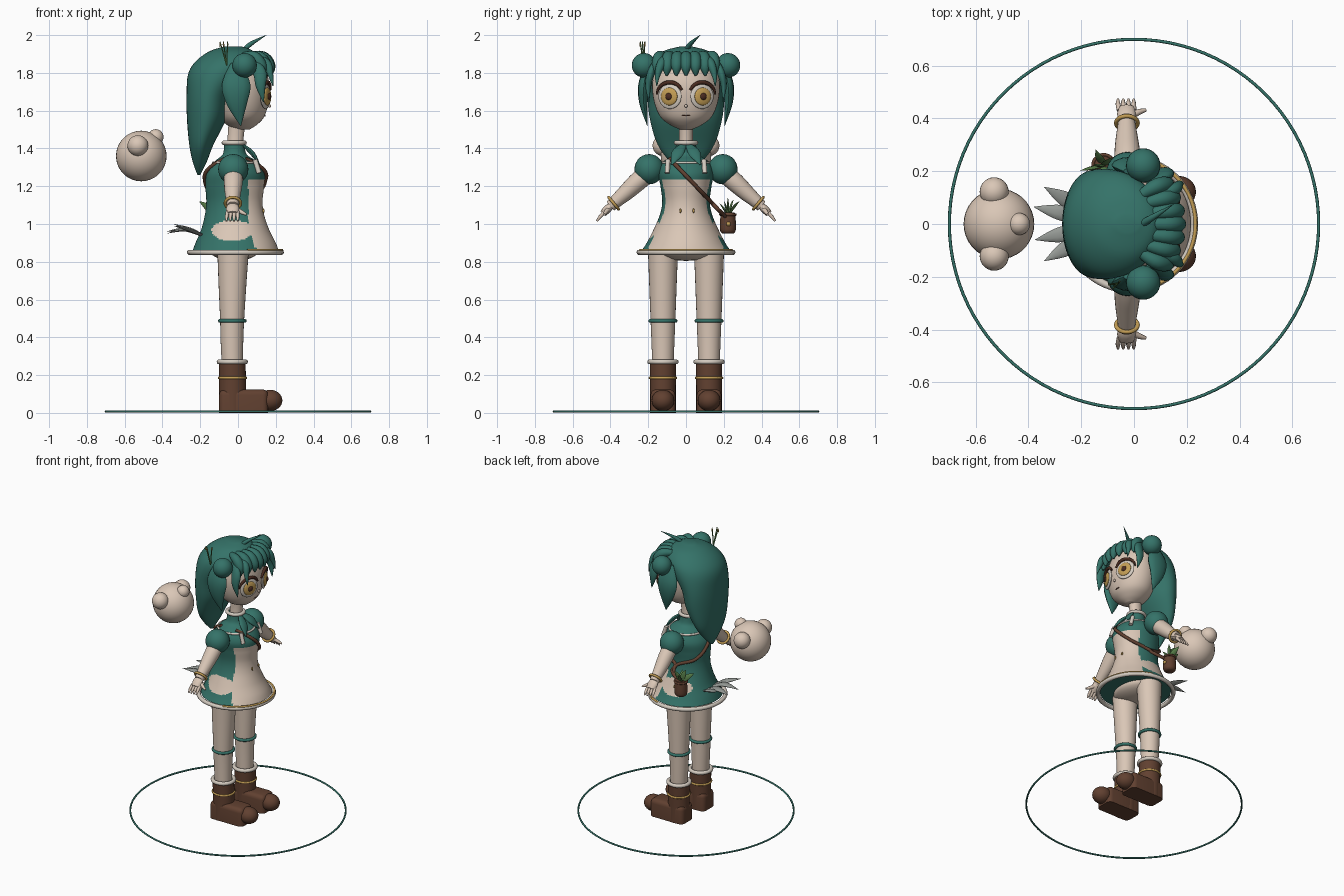
import bpy, bmesh, math
from mathutils import Vector, Matrix

if "Cube" in bpy.data.objects:
    bpy.data.objects.remove(bpy.data.objects["Cube"])


def material(name, r, g, b):
    m = bpy.data.materials.new(name)
    m.use_nodes = True
    m.diffuse_color = (r, g, b, 1)
    m.node_tree.nodes["Principled BSDF"].inputs["Base Color"].default_value = (r, g, b, 1)
    return m


SKIN = material("cream skin", .70, .57, .47)
TEAL = material("teal", .035, .17, .14)
BROWN = material("brown leather", .12, .052, .03)
GOLD = material("gold", .55, .34, .09)
TRIM = material("pale trim", .66, .60, .53)
GREY = material("grey feather", .30, .32, .30)
LEAF = material("leaf green", .10, .22, .07)
DARK = material("dark brown", .07, .025, .015)


def finish(name, bm, *mats, rule=None):
    bmesh.ops.recalc_face_normals(bm, faces=bm.faces[:])
    for f in bm.faces:
        f.smooth = True
        if rule:
            f.material_index = rule(f.calc_center_median())
    me = bpy.data.meshes.new(name)
    bm.to_mesh(me)
    bm.free()
    me.set_sharp_from_angle(angle=math.radians(50))
    for m in mats:
        me.materials.append(m)
    ob = bpy.data.objects.new(name, me)
    bpy.context.collection.objects.link(ob)
    return ob


def spline(rows, n):
    # smooth interpolation through rows of any width
    P = [rows[0], *rows, rows[-1]]
    out = []
    for i in range(1, len(P) - 2):
        for k in range(n):
            t = k / n
            out.append([b + t / 2 * (c - a + t * (2*a - 5*b + 4*c - d + t * (3*(b - c) + d - a)))
                        for a, b, c, d in zip(*P[i-1:i+3])])
    return out + [list(rows[-1])]


def skin_rings(name, rings, *mats, rule=None):
    bm = bmesh.new()
    vs = [[bm.verts.new(p) for p in ring] for ring in rings]
    n = len(vs[0])
    for a, b in zip(vs, vs[1:]):
        for i in range(n):
            j = (i + 1) % n
            bm.faces.new((a[i], a[j], b[j], b[i]))
    bm.faces.new(vs[0])
    bm.faces.new(vs[-1])
    return finish(name, bm, *mats, rule=rule)


def circle(n):
    return [(math.cos(i * math.tau / n), math.sin(i * math.tau / n)) for i in range(n)]


def loft(name, rows, *mats, n=40, steps=5, y=0, rule=None):
    # rows hold height, back x, front x, half width
    rings = [[((a + b) / 2 + c * (b - a) / 2, y + s * w, z) for c, s in circle(n)]
             for z, a, b, w in spline(rows, steps)]
    return skin_rings(name, rings, *mats, rule=rule)


def tube(name, points, mat, flat=1, n=12, steps=5, side=(0, 0, 1)):
    # points hold x, y, z, radius
    pts = spline(points, steps)
    rings = []
    for i, p in enumerate(pts):
        d = Vector(pts[min(i + 1, len(pts) - 1)][:3]) - Vector(pts[max(i - 1, 0)][:3])
        u = d.cross(Vector(side)).normalized()
        v = u.cross(d).normalized()
        r = max(p[3], .001)
        rings.append([Vector(p[:3]) + u * c * r + v * s * r * flat for c, s in circle(n)])
    return skin_rings(name, rings, mat)


def ball(name, loc, size, mat, yaw=0, seg=28):
    bm = bmesh.new()
    bmesh.ops.create_uvsphere(bm, u_segments=seg, v_segments=seg // 2, radius=1)
    size = (size,) * 3 if isinstance(size, (int, float)) else size
    bm.transform(Matrix.Translation(loc) @ Matrix.Rotation(yaw, 4, 'Z') @ Matrix.Diagonal((*size, 1)))
    return finish(name, bm, mat)


def hoop(name, loc, rx, ry, r, mat, axis=(0, 0, 1), n=48, arc=1):
    q = Vector((0, 0, 1)).rotation_difference(Vector(axis))
    bm = bmesh.new()
    vs = []
    for i in range(n + 1):
        a = (i / n - .5) * math.tau * arc
        vs.append([bm.verts.new(Vector(loc) + q @ Vector(
            ((rx + r * c) * math.cos(a), (ry + r * c) * math.sin(a), r * s))) for c, s in circle(10)])
    for a, b in zip(vs, vs[1:]):
        for i in range(10):
            bm.faces.new((a[i], a[i-1], b[i-1], b[i]))
    bmesh.ops.remove_doubles(bm, verts=bm.verts[:], dist=1e-5)
    return finish(name, bm, mat)


# ground ring and floating companion
hoop("ground_ring", (0, 0, .008), .70, .70, .006, TEAL, n=96)
ball("companion_body", (-.512, 0, 1.36), .134, SKIN, seg=36)
ball("companion_nose", (-.436, 0, 1.46), .042, SKIN)

# dress, coloured by region
DRESS = [(.86, -.24, .215, .235), (.90, -.225, .20, .208), (.97, -.195, .165, .172),
         (1.05, -.175, .138, .138), (1.12, -.168, .13, .126), (1.20, -.172, .138, .135),
         (1.27, -.165, .14, .146), (1.33, -.125, .10, .12), (1.37, -.08, .045, .065), (1.43, -.075, .035, .052)]


def dress_rule(c):
    front = c.x > .055 + max(0, 1.0 - c.z) * .3 and c.z < 1.235
    patch = ((c.x + .03) / .11) ** 2 + ((c.z - .965) / .055) ** 2 < 1
    return 1 if front or patch else 0


loft("dress", DRESS, TEAL, SKIN, n=96, steps=10, rule=dress_rule)
hoop("dress_hem", (-.014, 0, .85), .243, .248, .014, TRIM, n=64)
hoop("hem_gold", (-.012, 0, .862), .245, .25, .007, GOLD, arc=.42)
ball("hips", (-.02, 0, .86), (.13, .17, .055), SKIN)
for y in (-.03, .04):
    ball("dress_button", (.135, y, 1.07), (.006, .006, .012), GOLD, seg=10)


def dress_at(z):
    for a, b in zip(DRESS, DRESS[1:]):
        if a[0] <= z <= b[0]:
            t = (z - a[0]) / (b[0] - a[0])
            return [p + (q - p) * t for p, q in zip(a, b)]


# shoulder strap running round front and back
for part, sign in (("front", 1), ("back", -1)):
    path = []
    for i in range(9):
        t = i / 8
        y, z = -.085 + .295 * t, 1.345 - .31 * t
        _, a, b, w = dress_at(z)
        path.append(((a + b) / 2 + sign * ((b - a) / 2 * math.sqrt(max(0, 1 - (y / w) ** 2)) + .008), y, z, .011))
    path[-1] = (-.10, .215, 1.035, .011)
    tube("bag_strap_" + part, path, BROWN, n=8)

# belt bag with leaves
loft("bag", [(.95, -.145, -.085, .03), (.97, -.157, -.073, .042), (1.04, -.155, -.075, .04), (1.06, -.15, -.08, .035)],
     BROWN, n=20, y=.222)
hoop("bag_rim", (-.115, .222, 1.05), .04, .04, .007, BROWN)
ball("bag_clasp", (-.072, .225, 1.0), .012, GOLD)
for dx, dy, h in ((-.09, -.02, .08), (-.03, .06, .08), (.02, -.045, .07), (.03, .03, .09), (-.04, 0, .10)):
    tube("bag_leaf", [(-.115, .222, 1.04, .012), (-.115 + dx * .5, .222 + dy * .5, 1.04 + h * .6, .018),
                      (-.115 + dx, .222 + dy, 1.04 + h, .001)], LEAF, flat=.3, n=8, side=(0, 1, .2))

# tail feathers
for y, x, z in ((-.14, -.34, 1.02), (-.06, -.375, .98), (.065, -.38, .99), (.14, -.34, 1.03)):
    tube("tail_feather", [(-.17, y * .3, .93, .012), ((x - .17) / 2, y * .65, .97, .03), (x, y, z - .03, .001)],
         GREY, flat=.35, n=10)

# head, neck and collar
loft("head", [(1.50, -.01, .06, .03), (1.525, -.06, .10, .085), (1.57, -.10, .14, .138), (1.65, -.12, .162, .17),
              (1.75, -.12, .165, .178), (1.85, -.10, .13, .15), (1.90, -.05, .07, .07)], SKIN)
loft("neck", [(1.38, -.06, .025, .04), (1.46, -.055, .03, .036), (1.54, -.05, .04, .04)], SKIN, n=24)
hoop("neck_collar", (-.02, 0, 1.43), .055, .053, .012, TRIM)
hoop("yoke_trim", (-.0125, 0, 1.325), .118, .122, .007, TRIM)
tube("mouth", [(.137, -.03, 1.578, .002), (.143, 0, 1.573, .003), (.137, .03, 1.578, .002)], DARK, n=6)
ball("nose", (.166, 0, 1.625), .009, SKIN, seg=12)

# main hair with the long back fall
loft("back_hair", [(1.26, -.215, -.20, .012), (1.33, -.24, -.165, .085), (1.42, -.258, -.13, .15),
                   (1.55, -.27, -.065, .19), (1.68, -.272, -.03, .205), (1.79, -.265, .06, .208),
                   (1.86, -.225, .105, .185), (1.915, -.15, .08, .12), (1.94, -.07, .02, .03)], TEAL, n=48)
tube("hair_sprout", [(.03, .0, 1.92, .014), (.07, .025, 1.955, .012), (.15, .075, 2.0, .001)], TEAL, n=8)
for i in range(7):
    y = (i - 3) * .05
    x = .17 - y * y * 2.0
    tube("fringe_lock", [(.03, y * .75, 1.89, .02), (x - .04, y * .95, 1.885, .03), (x, y, 1.835, .029),
                         (x + .005, y * 1.03, 1.785, .006)], TEAL, side=(0, 1, 0))

# hair pins on one bun
for dy, dx in ((-.012, -.012), (.012, .01), (0, -.03)):
    tube("hair_pin", [(-.06, -.225, 1.84, .004), (-.065 + dx, -.23 + dy, 1.965, .003)], LEAF, n=6, side=(1, 0, 0))
    ball("pin_tip", (-.065 + dx, -.23 + dy, 1.95), (.004, .004, .014), GOLD, seg=8)

# paired parts
for side, s in (("right", -1), ("left", 1)):
    def N(part):
        return side + "_" + part

    ball(N("companion_ear"), (-.53, s * .122, 1.415), .055, SKIN)

    # eye layers and lash
    yaw = s * .40
    for part, r, d, m in (("eye_white", .066, .003, TRIM), ("iris", .047, .012, GOLD), ("pupil", .019, .019, DARK)):
        ball(N(part), (.143 + d, s * (.084 + d * .4), 1.675), (.012, r, r), m, yaw)
    lash = []
    for i in range(7):
        a = math.radians(5 + i * 25)
        y = .086 + .070 * math.cos(a)
        lash.append((.171 - y * y * 2.1, s * y, 1.68 + .070 * math.sin(a), .004 + .007 * math.sin(a)))
    tube(N("eyelash"), lash, DARK, n=8, steps=3, side=(1, 0, 0))

    # buns and side locks
    ball(N("hair_bun"), (.035, s * .222, 1.84), .065, TEAL)
    tube(N("side_lock"), [(-.01, s * .20, 1.85, .03), (-.01, s * .222, 1.74, .075), (-.005, s * .225, 1.64, .055),
                          (.015, s * .205, 1.52, .002)], TEAL, flat=.4, side=(0, 1, 0))
    tube(N("front_lock"), [(.07, s * .15, 1.86, .03), (.115, s * .185, 1.80, .035), (.12, s * .20, 1.73, .026),
                           (.135, s * .195, 1.645, .002)], TEAL, flat=.6, side=(0, 1, 0))
    tube(N("loose_lock"), [(.08, s * .10, 1.88, .02), (.15, s * .13, 1.85, .024), (.172, s * .15, 1.79, .015),
                           (.185, s * .155, 1.73, .002)], TEAL, side=(0, 1, 0))

    # collar flap and yoke tab
    tube(N("collar_flap"), [(.025, s * .012, 1.42, .015), (.075, s * .045, 1.375, .032), (.115, s * .075, 1.315, .004)],
         TEAL, flat=.4, side=(1, 0, 1))
    tube(N("yoke_tab"), [(.09, s * .095, 1.34, .013), (.112, s * .10, 1.27, .013)], TRIM, n=10)

    # sleeve, arm, bracelet and hand
    ball(N("puff_sleeve"), (-.025, s * .195, 1.29), (.08, .078, .08), TEAL)
    tube(N("arm"), [(-.025, s * .19, 1.28, .05), (-.025, s * .255, 1.225, .05), (-.027, s * .32, 1.165, .043),
                    (-.028, s * .40, 1.095, .03)], SKIN, n=20)
    hoop(N("bracelet"), (-.027, s * .383, 1.11), .041, .041, .008, GOLD, axis=(0, s * .77, -.64))
    tube(N("palm"), [(-.028, s * .39, 1.105, .026), (-.028, s * .415, 1.08, .036), (-.028, s * .44, 1.055, .03)],
         SKIN, flat=.6)
    for i in range(4):
        x = -.055 + i * .018
        tube(N("finger"), [(x, s * .43, 1.065, .010), (x * 1.1, s * .455, 1.038, .009), (x * 1.1, s * .472, 1.015, .005)],
             SKIN, n=8)
    tube(N("thumb"), [(-.01, s * .41, 1.08, .013), (.02, s * .425, 1.062, .011), (.045, s * .432, 1.05, .006)], SKIN, n=8)

    # leg, garter, boot
    Y = s * .122
    loft(N("leg"), [(.24, -.085, .025, .056), (.38, -.092, .028, .061), (.50, -.095, .033, .066), (.66, -.102, .043, .072),
                    (.87, -.11, .058, .08)], SKIN, n=28, y=Y)
    hoop(N("garter"), (-.03, Y, .487), .066, .067, .010, TEAL)
    loft(N("boot_shaft"), [(0, -.10, .045, .068), (.13, -.10, .043, .068), (.265, -.10, .04, .07)], BROWN, n=28, y=Y)
    hoop(N("boot_cuff"), (-.03, Y, .27), .07, .07, .013, TRIM)
    hoop(N("boot_band"), (-.029, Y, .185), .071, .069, .007, GOLD)
    bm = bmesh.new()
    bmesh.ops.create_cube(bm, size=1)
    bm.transform(Matrix.Translation((.03, Y, .062)) @ Matrix.Diagonal((.26, .132, .124, 1)))
    bmesh.ops.bevel(bm, geom=[e for e in bm.edges if e.verts[0].co.z + e.verts[1].co.z > .1],
                    offset=.03, segments=4, affect='EDGES', profile=.5)
    finish(N("boot_foot"), bm, BROWN)
    ball(N("boot_toe"), (.17, Y, .066), (.065, .06, .056), BROWN)
